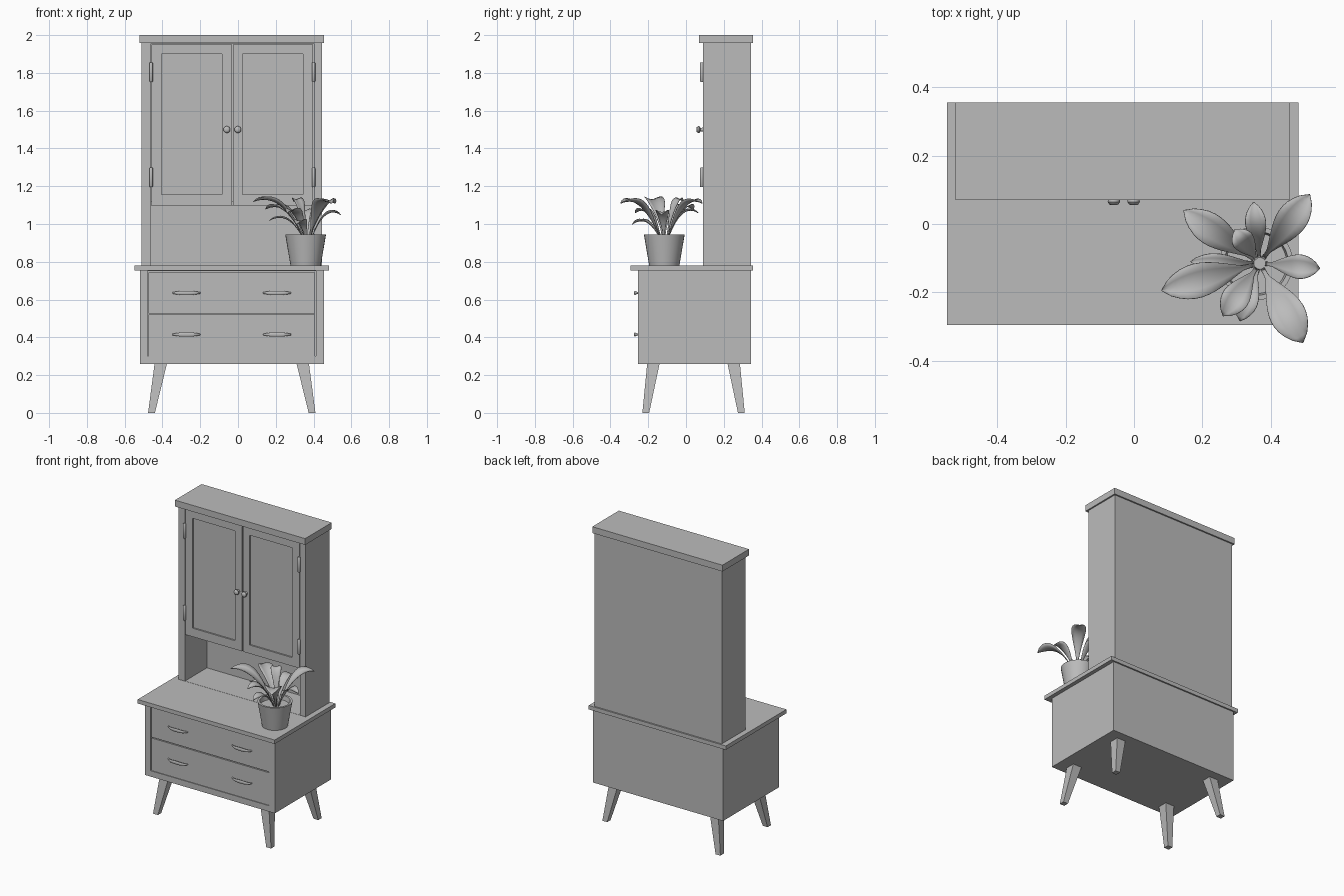
import bpy, bmesh, math
from mathutils import Vector

cube = bpy.data.objects.get("Cube")
if cube:
    bpy.data.objects.remove(cube, do_unlink=True)

grey = bpy.data.materials.new("plain grey")
grey.use_nodes = True
grey.diffuse_color = (0.5, 0.5, 0.5, 1)
grey.node_tree.nodes["Principled BSDF"].inputs["Base Color"].default_value = (0.5, 0.5, 0.5, 1)

MID = -0.033          # centre line of the furniture
COUNTER = 0.78


def make(name, verts, faces, smooth=False):
    mesh = bpy.data.meshes.new(name)
    mesh.from_pydata(verts, [], faces)
    bm = bmesh.new()
    bm.from_mesh(mesh)
    bmesh.ops.recalc_face_normals(bm, faces=bm.faces)
    bm.to_mesh(mesh)
    bm.free()
    obj = bpy.data.objects.new(name, mesh)
    bpy.context.collection.objects.link(obj)
    mesh.materials.append(grey)
    if smooth:
        bpy.ops.object.select_all(action='DESELECT')
        obj.select_set(True)
        bpy.context.view_layer.objects.active = obj
        bpy.ops.object.shade_smooth_by_angle(angle=math.radians(40))
    return obj


def loft(name, rings, smooth=False, caps=True):
    """Skin a list of equal closed rings."""
    n = len(rings[0])
    verts = [v for ring in rings for v in ring]
    faces = [(r * n + i, r * n + (i + 1) % n, (r + 1) * n + (i + 1) % n, (r + 1) * n + i)
             for r in range(len(rings) - 1) for i in range(n)]
    if caps:
        faces += [tuple(range(n)), tuple(range(len(verts) - n, len(verts)))]
    return make(name, verts, faces, smooth)


def rect(x, z, y):
    return [(x[0], y, z[0]), (x[1], y, z[0]), (x[1], y, z[1]), (x[0], y, z[1])]


def box(name, x, y, z):
    return loft(name, [rect(x, z, y[0]), rect(x, z, y[1])])


def recessed_box(name, x, y, z, hole_x, hole_z, depth):
    """Box whose front face has a rectangular recess."""
    return loft(name, [rect(x, z, y[1]), rect(x, z, y[0]),
                       rect(hole_x, hole_z, y[0]), rect(hole_x, hole_z, y[0] + depth)])


def lathe(name, profile, origin, axis='Z', sides=32):
    rings = []
    for r, h in profile:
        ring = []
        for i in range(sides):
            a = math.tau * i / sides
            c, s = r * math.cos(a), r * math.sin(a)
            ring.append(Vector(origin) + Vector((c, s, h) if axis == 'Z' else (c, -h, s)))
        rings.append(ring)
    return loft(name, rings, True)


# Base cabinet and counter
recessed_box("base_cabinet", (-0.52, 0.455), (-0.255, 0.345), (0.26, 0.755),
             (-0.48, 0.413), (0.30, 0.75), 0.5)
box("counter_top", (-0.547, 0.482), (-0.295, 0.355), (0.753, COUNTER))

# Drawers with bowed pulls
for level, z in (("lower", (0.30, 0.521)), ("upper", (0.527, 0.744))):
    box(level + "_drawer", (-0.474, 0.407), (-0.25, 0.2), z)
    for side, x in (("right", -0.273), ("left", 0.207)):
        rings = []
        for k in range(17):
            t = -1 + k / 8
            swell = 0.004 + 0.008 * (1 - t * t)
            y = -0.250 - 0.021 * (1 - t ** 4)
            rings.append([(x + 0.074 * t, y + 0.005 * math.cos(a * math.tau / 10),
                           (0.415 if level == "lower" else 0.635)
                           + swell * math.sin(a * math.tau / 10)) for a in range(10)])
        loft(f"{level}_{side}_pull", rings, True)

# Splayed tapered legs
for sx, side in ((-1, "right"), (1, "left")):
    for sy, end in ((-1, "front"), (1, "back")):
        rings = []
        for z, dx, dy, h in ((0, 0.425, 0.253, 0.018), (0.265, 0.375, 0.212, 0.033)):
            cx, cy = MID + sx * dx, 0.04 + sy * dy
            rings.append([(cx - h, cy - h, z), (cx + h, cy - h, z),
                          (cx + h, cy + h, z), (cx - h, cy + h, z)])
        loft(f"{end}_{side}_leg", rings)

# Hutch with open niche below the cupboard
recessed_box("hutch", (-0.51, 0.445), (0.09, 0.345), (COUNTER, 1.96),
             (-0.461, 0.403), (COUNTER + 0.001, 1.955), 0.235)
box("hutch_cap", (-0.522, 0.455), (0.07, 0.355), (1.957, 2.0))
box("cupboard_floor", (-0.461, 0.403), (0.115, 0.33), (1.097, 1.12))

# Doors, knobs and hinges
for side, s in (("right", -1), ("left", 1)):
    xs = sorted((MID + 0.003 + s * 0.003, MID + 0.003 + s * 0.427))
    px = sorted((MID + 0.003 + s * 0.055, MID + 0.003 + s * 0.374))
    recessed_box(side + "_door", xs, (0.09, 0.115), (1.097, 1.949), px, (1.155, 1.9), 0.01)
    lathe(side + "_knob", [(0.010, -0.002), (0.009, 0.014), (0.017, 0.018), (0.018, 0.026),
                           (0.013, 0.033), (0.006, 0.035)],
          (MID + 0.003 + s * 0.029, 0.09, 1.5), 'Y', 24)
    for level, z in (("lower", 1.195), ("upper", 1.752)):
        lathe(f"{side}_{level}_hinge", [(0.006, 0), (0.009, 0.004), (0.009, 0.1), (0.006, 0.104)],
              (MID + 0.003 + s * 0.43, 0.083, z), 'Z', 16)

# Flower pot with soil
POT = Vector((0.358, -0.115, COUNTER))
lathe("plant_pot", [(0.08, 0), (0.108, 0.165), (0.094, 0.165), (0.089, 0.135)], POT)


def leaf(name, tip, reach, width):
    """Arching spoon-shaped leaf with a shallow central fold."""
    base = POT + Vector((0.01, 0, 0.13))
    tip = Vector(tip)
    out = Vector((tip.x - base.x, tip.y - base.y, 0))
    base += out.normalized() * 0.015
    bend = base + out * reach
    bend.z = tip.z + 0.06
    side = Vector((-out.y, out.x, 0)).normalized()
    verts, steps, cols = [], 14, 4
    for k in range(steps + 1):
        t = k / steps
        p = base * (1 - t) ** 2 + bend * 2 * t * (1 - t) + tip * t * t
        blade = math.sin(math.pi * min(1, max(0, (t - 0.12) / 0.88)) ** 1.45)
        w = 0.006 * (1 - t) + width * 0.5 * max(0, blade) ** 0.75
        for c in range(cols + 1):
            u = c / cols * 2 - 1
            verts.append(p + side * w * u + Vector((0, 0, 0.35 * w * u * u)))
    n = cols + 1
    faces = [(k * n + c, k * n + c + 1, (k + 1) * n + c + 1, (k + 1) * n + c)
             for k in range(steps) for c in range(cols)]
    obj = make(name, verts, faces, True)
    thick = obj.modifiers.new("thickness", 'SOLIDIFY')
    thick.thickness = 0.003


# Leaves: tip position, bend along the way, blade width
leaves = [((0.08, -0.195, 1.12), 0.4, 0.095), ((0.145, 0.04, 1.08), 0.4, 0.085),
          ((0.515, 0.087, 1.11), 0.4, 0.085), ((0.545, -0.13, 1.05), 0.4, 0.065),
          ((0.495, -0.348, 1.11), 0.4, 0.10), ((0.26, -0.27, 1.06), 0.4, 0.075),
          ((0.35, 0.065, 1.06), 0.4, 0.055), ((0.295, -0.015, 1.12), 0.35, 0.06),
          ((0.31, -0.285, 1.00), 0.4, 0.06), ((0.165, -0.11, 1.02), 0.4, 0.045)]
for number, spec in enumerate(leaves, 1):
    leaf(f"leaf_{number}", *spec)
